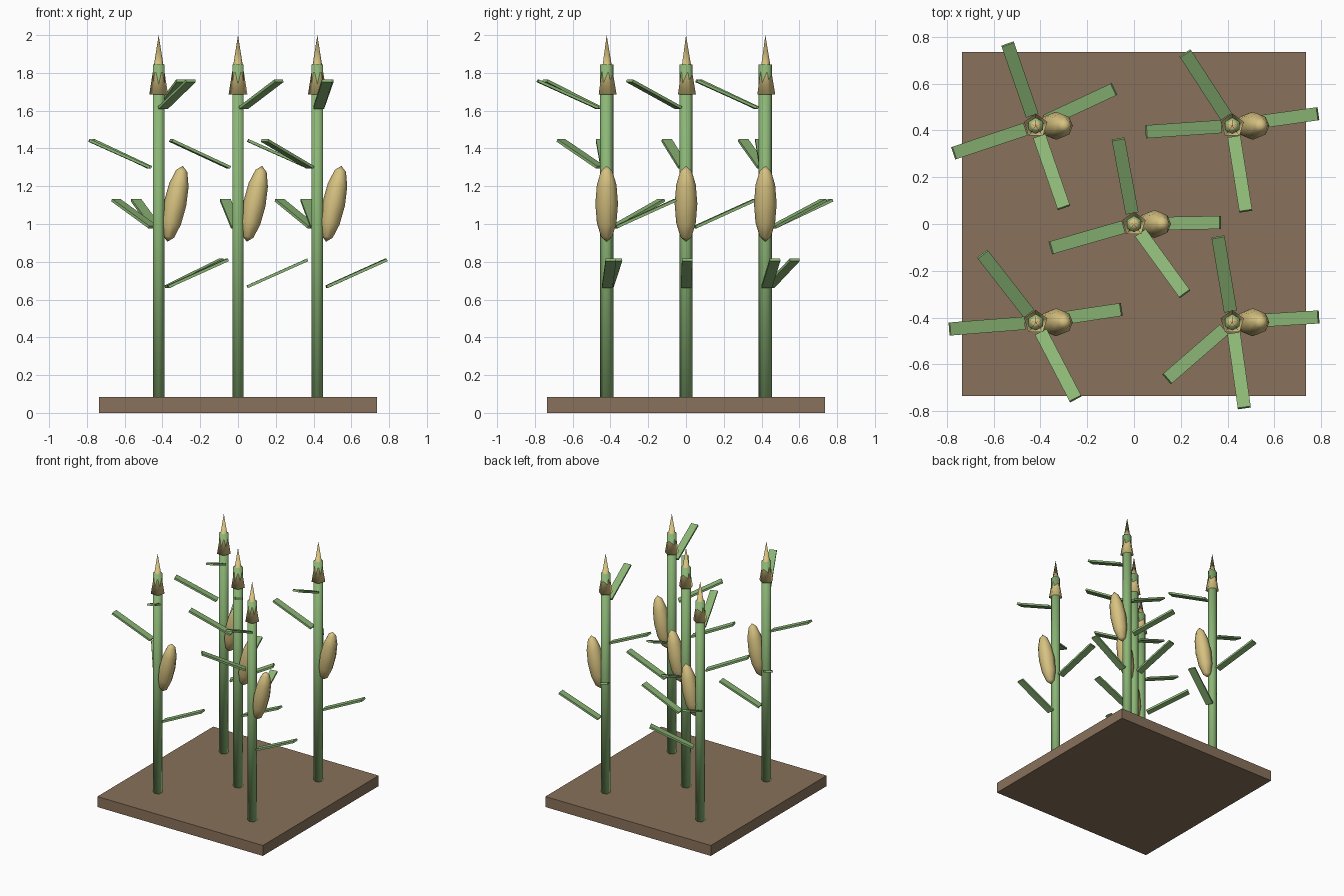
import bpy
from math import cos, sin, radians
from mathutils import Matrix, Vector

cube = bpy.data.objects.get("Cube")
if cube:
    bpy.data.objects.remove(cube, do_unlink=True)


def make_material(name, rgb):
    mat = bpy.data.materials.new(name)
    mat.use_nodes = True
    mat.diffuse_color = (*rgb, 1)
    mat.node_tree.nodes["Principled BSDF"].inputs["Base Color"].default_value = (*rgb, 1)
    return mat


GREEN = make_material("leaf green", (0.26, 0.47, 0.18))
TAN = make_material("ripe tan", (0.68, 0.54, 0.22))
SOIL = make_material("soil brown", (0.25, 0.165, 0.105))


def finish(name, mat, smooth=False):
    obj = bpy.context.object
    obj.name = name
    obj.data.materials.append(mat)
    for poly in obj.data.polygons:
        poly.use_smooth = smooth
    return obj


def box(name, size, matrix, mat):
    bpy.ops.mesh.primitive_cube_add(size=1)
    obj = finish(name, mat)
    obj.data.transform(Matrix.Diagonal((*size, 1)))
    obj.matrix_world = matrix
    return obj


def cone(name, sides, r_low, r_top, x, y, z_low, z_top, mat):
    bpy.ops.mesh.primitive_cone_add(vertices=sides, radius1=r_low, radius2=r_top,
                                    depth=z_top - z_low, location=(x, y, (z_low + z_top) / 2))
    return finish(name, mat, smooth=True)


SOIL_TOP = 0.084
LEAF_SIZE = (0.35, 0.056, 0.015)
LEAF_TILT = 0.42


def leaf(x, y, level, angle):
    a = radians(angle)
    centre = Vector((x + 0.209 * cos(a), y + 0.209 * sin(a), 0.739 + 0.316 * level))
    turn = Matrix.Rotation(a, 4, 'Z') @ Matrix.Rotation(-LEAF_TILT, 4, 'Y')
    box("leaf", LEAF_SIZE, Matrix.Translation(centre) @ turn, GREEN)


def plant(x, y, leaf_angles):
    # Stalk with a pointed tassel sleeved over its top
    cone("stalk", 6, 0.035, 0.035, x, y, SOIL_TOP, 1.845, GREEN)
    cone("tassel", 5, 0.0525, 0, x, y, 1.685, 2.0, TAN)
    # Ear leaning outwards
    bpy.ops.mesh.primitive_uv_sphere_add(segments=8, ring_count=6, radius=1,
                                         location=(x + 0.087, y, 1.107),
                                         rotation=(0, 0.2, 0), scale=(0.06, 0.06, 0.205))
    finish("ear", TAN, smooth=True)
    # Leaves climbing the stalk in a quarter-turn spiral
    for level, angle in enumerate(leaf_angles):
        leaf(x, y, level, angle)


# Square soil bed
box("soil_bed", (1.47, 1.47, SOIL_TOP), Matrix.Translation((0, 0, SOIL_TOP / 2)), SOIL)

# Four corner plants and one in the middle
D = 0.42
plant(0, 0, (1, 100.5, 196, -54))
plant(-D, D, (25, 109, 198.5, -71))
plant(D, D, (8, 123, 184, -81))
plant(-D, -D, (8.5, 128, 184.5, -62.5))
plant(D, -D, (3.5, 99.5, 221, -82))
